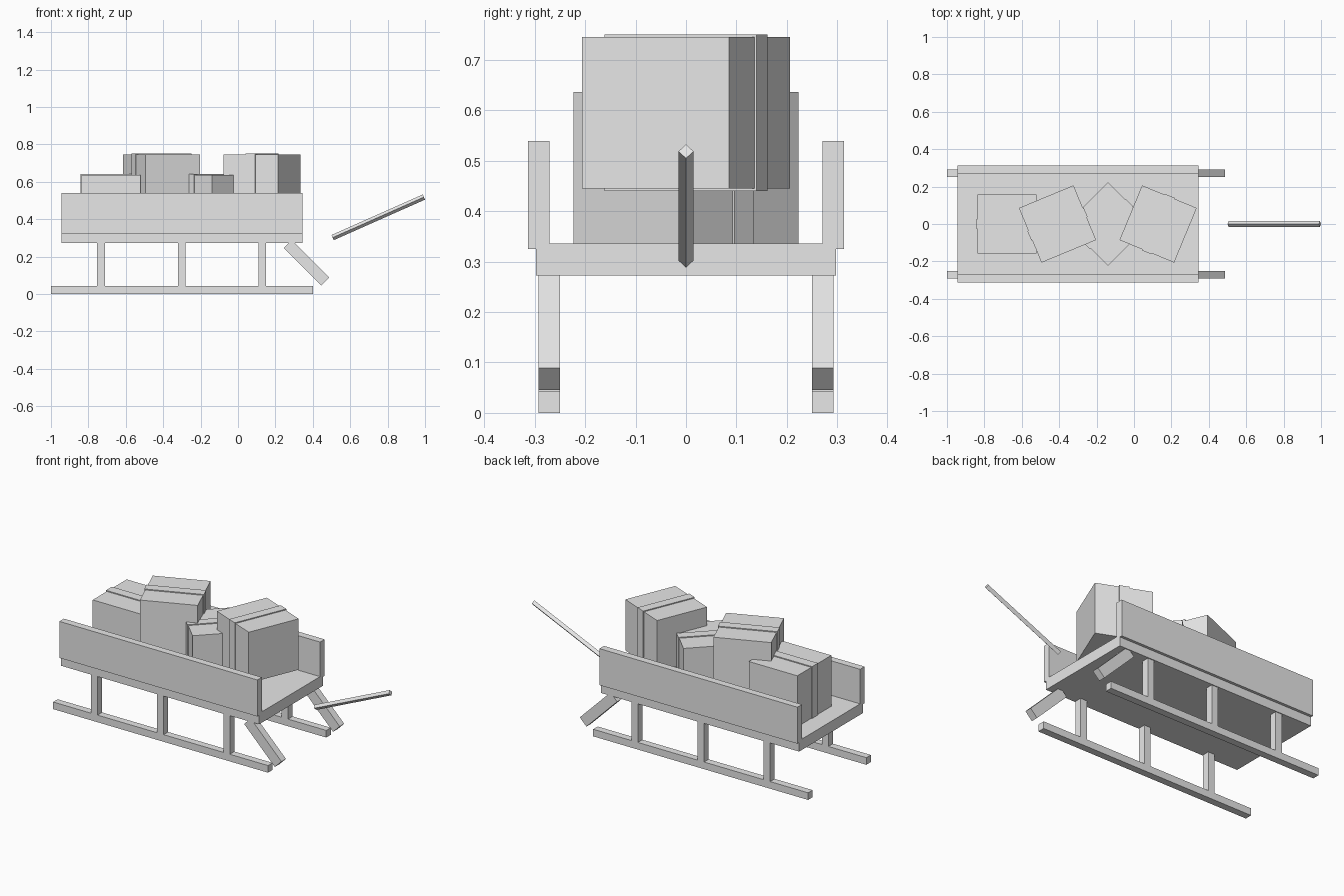
import bpy
from math import radians, atan2, hypot, sqrt
from mathutils import Matrix, Vector

cube = bpy.data.objects.get("Cube")
if cube:
    bpy.data.objects.remove(cube, do_unlink=True)

GREY = (0.8, 0.8, 0.8, 1.0)
grey = bpy.data.materials.new("plain_grey")
grey.use_nodes = True
grey.diffuse_color = GREY
grey.node_tree.nodes["Principled BSDF"].inputs["Base Color"].default_value = GREY


def box(name, centre, size, rotation=None):
    """Flat-faced box with its size baked in, then turned about its centre."""
    bpy.ops.mesh.primitive_cube_add(size=1)
    obj = bpy.context.object
    obj.name = name
    turn = rotation or Matrix.Identity(4)
    obj.data.transform(turn @ Matrix.Diagonal((*size, 1)))
    obj.location = centre
    obj.data.materials.append(grey)
    return obj


def beam(name, start, end, width, depth, roll=0):
    """Box running between two points that share the same y."""
    a, b = Vector(start), Vector(end)
    d = b - a
    pitch = Matrix.Rotation(-atan2(d.z, d.x), 4, 'Y')
    spin = Matrix.Rotation(radians(roll), 4, 'X')
    return box(name, (a + b) / 2, (hypot(d.x, d.z), width, depth), pitch @ spin)


# Cargo bed
BED_X, BED_LENGTH = -0.30, 1.29
box("deck", (BED_X, 0, 0.304), (BED_LENGTH, 0.594, 0.064))

# Side boards, runners, posts and front braces on both sides
for side, label in ((1, "back"), (-1, "front")):
    box(f"side_board_{label}", (BED_X, side * 0.292, 0.432),
        (BED_LENGTH, 0.042, 0.215))
    y = side * 0.271
    box(f"runner_{label}", (-0.3, y, 0.021), (1.4, 0.042, 0.042))
    for i in range(3):
        box(f"post_{label}_{i + 1}", (-0.732 + 0.431 * i, y, 0.16),
            (0.042, 0.042, 0.24))
    beam(f"brace_{label}", (0.266, y, 0.267), (0.466, y, 0.067), 0.042, 0.061)

# Pull handle, a square bar standing on its edge
bar = 0.015 * sqrt(2)
beam("pull_handle", (0.506, 0, 0.302), (0.994, 0, 0.5185), bar, bar, 45)

# Parcels, each turned further than the last, with a raised strap round each
for i in range(4):
    turn = Matrix.Rotation(radians(22.5 * i), 4, 'Z')
    centre = (-0.678 + 0.269 * i, 0, 0.486 + 0.109 * (i % 2))
    box(f"parcel_{i + 1}", centre, (0.316, 0.316, 0.3), turn)
    box(f"strap_{i + 1}", centre, (0.326, 0.055, 0.311), turn)
